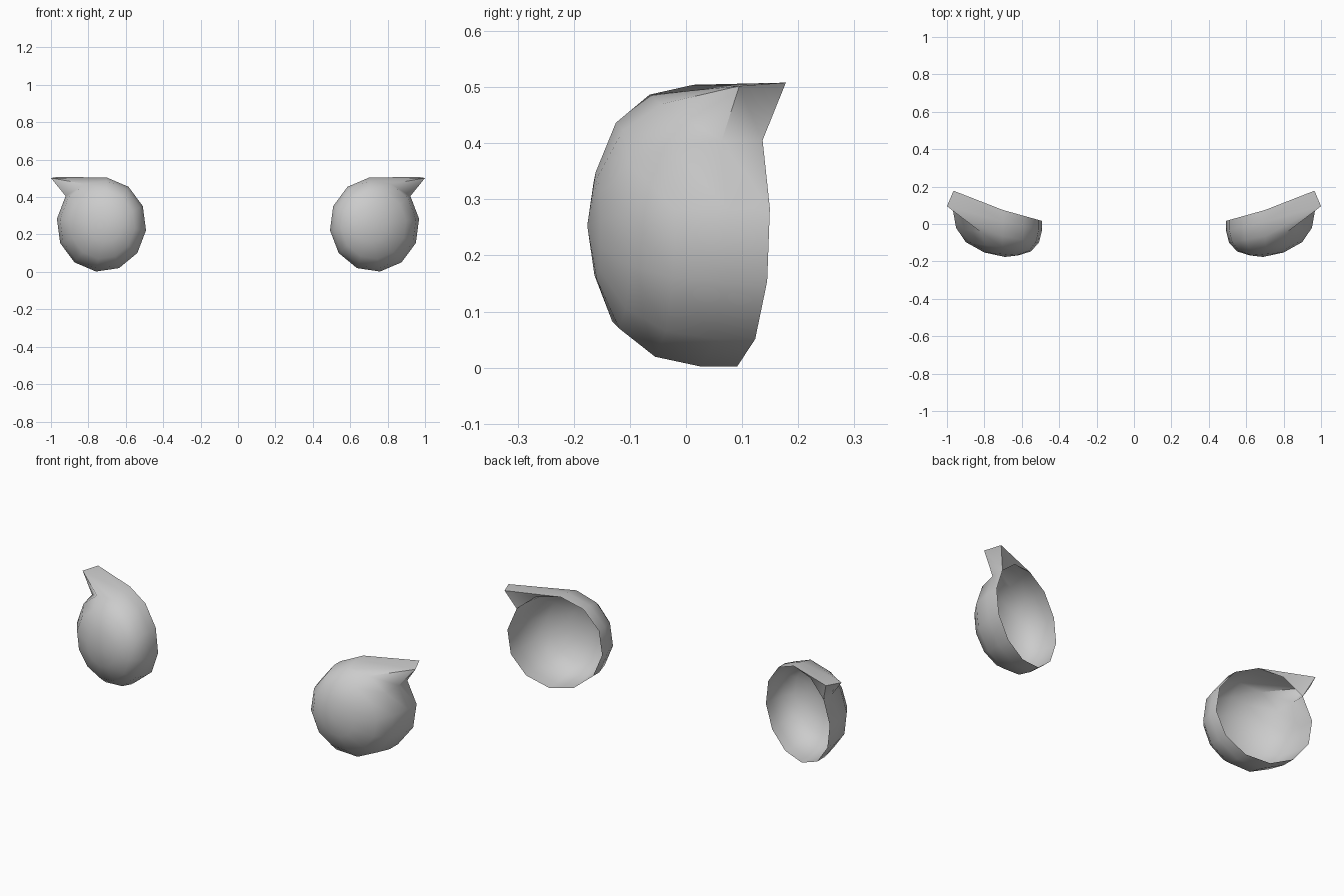
import bpy, bmesh, math

cube = bpy.data.objects.get("Cube")
if cube:
    bpy.data.objects.remove(cube, do_unlink=True)

grey = bpy.data.materials.new("plain_grey")
grey.use_nodes = True
color = (0.6, 0.6, 0.6, 1)
grey.diffuse_color = color
grey.node_tree.nodes["Principled BSDF"].inputs["Base Color"].default_value = color

SIDES = 12
SPIKE = 2          # column of the shell that is drawn out into the spike
CENTRE_Z = 0.253
# Rings from the open rim to the front: centre x, scale, y, sideways slant
RINGS = [
    (0.73, 1.0, 0.083, 0.067),
    (0.73, 1.0, 0.02, 0.055),
    (0.73, 0.93, -0.06, 0.04),
    (0.725, 0.73, -0.122, 0.025),
    (0.71, 0.38, -0.16, 0.008),
]


def ring_point(ring, i):
    cx, scale, y, slant = ring
    a = math.radians(7 + i * 360 / SIDES)
    return (cx + 0.24 * scale * math.cos(a), y + slant * math.cos(a),
            CENTRE_Z + 0.253 * scale * math.sin(a))


def make_shell(name, side):
    bm = bmesh.new()

    def vert(p):
        return bm.verts.new((side * p[0], p[1], p[2]))

    rings = [[vert(ring_point(r, i)) for i in range(SIDES)] for r in RINGS]

    # Spike: pull out the rim band, and close its back against the opening
    opening_corner = rings[0][SPIKE]
    tip_back = vert((0.965, 0.178, 0.508))
    rings[0][SPIKE] = tip_back
    rings[1][SPIKE].co = (side * 1.0, 0.095, 0.502)
    for n in (SPIKE - 1, SPIKE + 1):
        bm.faces.new((rings[0][n], opening_corner, tip_back))

    # Domed surface
    for a, b in zip(rings, rings[1:]):
        for i in range(SIDES):
            j = (i + 1) % SIDES
            bm.faces.new((a[i], a[j], b[j], b[i]))
    pole = vert((0.69, -0.176, CENTRE_Z))
    for i in range(SIDES):
        bm.faces.new((rings[-1][i], rings[-1][(i + 1) % SIDES], pole))

    # Front of the dome must face forward
    bmesh.ops.recalc_face_normals(bm, faces=bm.faces)
    if pole.link_faces[0].normal.y > 0:
        bmesh.ops.reverse_faces(bm, faces=bm.faces)

    mesh = bpy.data.meshes.new(name)
    bm.to_mesh(mesh)
    bm.free()
    mesh.materials.append(grey)
    obj = bpy.data.objects.new(name, mesh)
    bpy.context.collection.objects.link(obj)
    bpy.ops.object.select_all(action='DESELECT')
    obj.select_set(True)
    bpy.context.view_layer.objects.active = obj
    bpy.ops.object.shade_smooth_by_angle(angle=math.radians(60))


make_shell("left_spiked_shell", 1)
make_shell("right_spiked_shell", -1)
